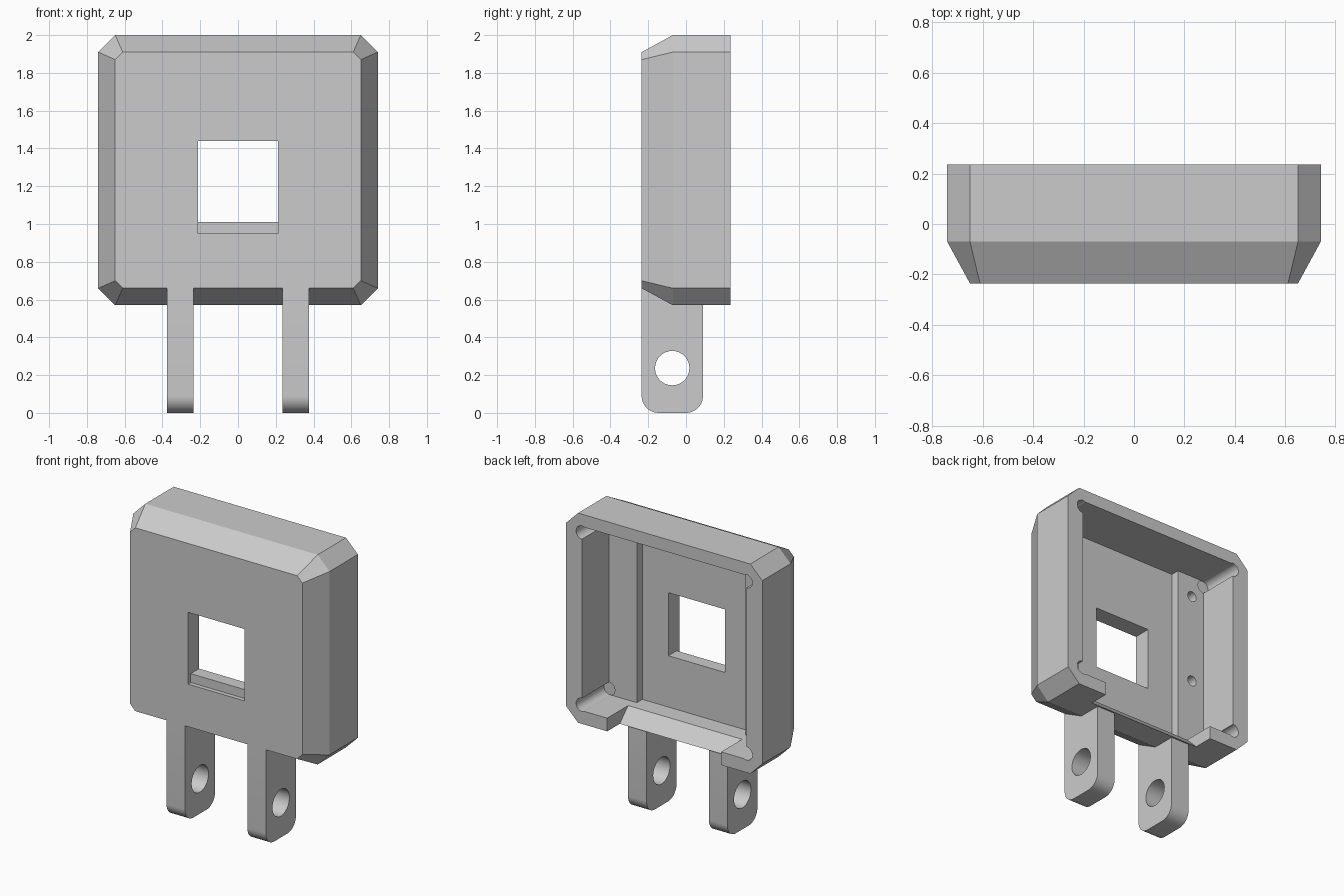
import bpy, bmesh
from math import sin, cos, pi, radians

cube = bpy.data.objects.get("Cube")
if cube:
    bpy.data.objects.remove(cube, do_unlink=True)

grey = bpy.data.materials.new("light_grey")
grey.use_nodes = True
COLOR = (0.6, 0.6, 0.6, 1)
grey.diffuse_color = COLOR
grey.node_tree.nodes["Principled BSDF"].inputs["Base Color"].default_value = COLOR


def loft(name, rings):
    """Skin a stack of equal point rings into a closed solid."""
    bm = bmesh.new()
    loops = [[bm.verts.new(p) for p in ring] for ring in rings]
    n = len(loops[0])
    for a, b in zip(loops, loops[1:]):
        for i in range(n):
            j = (i + 1) % n
            bm.faces.new((a[i], a[j], b[j], b[i]))
    bm.faces.new(loops[0])
    bm.faces.new(loops[-1])
    bmesh.ops.recalc_face_normals(bm, faces=bm.faces)
    mesh = bpy.data.meshes.new(name)
    bm.to_mesh(mesh)
    bm.free()
    mesh.materials.append(grey)
    obj = bpy.data.objects.new(name, mesh)
    bpy.context.collection.objects.link(obj)
    return obj


def prism(name, axis, profile, lo, hi):
    """Extrude a 2D profile along the x, y or z axis."""
    place = {"x": lambda p, t: (t, p[0], p[1]),
             "y": lambda p, t: (p[0], t, p[1]),
             "z": lambda p, t: (p[0], p[1], t)}[axis]
    return loft(name, [[place(p, t) for p in profile] for t in (lo, hi)])


def rect(a0, a1, b0, b1):
    return [(a0, b0), (a1, b0), (a1, b1), (a0, b1)]


def arc(cx, cy, r, start, end, steps):
    angles = [radians(start + (end - start) * i / steps) for i in range(steps + 1)]
    return [(cx + r * cos(a), cy + r * sin(a)) for a in angles]


def circle(cx, cy, r):
    return arc(cx, cy, r, 0, 360, 32)[:-1]


def octagon(y, w, h, c, zc=1.285):
    """Rectangle with cut corners, standing at depth y."""
    quarter = [(w, h - c), (w - c, h)]
    pts = quarter + [(-x, z) for x, z in reversed(quarter)]
    pts += [(-x, -z) for x, z in pts]
    return [(x, y, zc + z) for x, z in pts]


def combine(target, tool, operation):
    mod = target.modifiers.new(operation, "BOOLEAN")
    mod.operation = operation
    mod.solver = "EXACT"
    mod.object = tool
    bpy.context.view_layer.objects.active = target
    bpy.ops.object.modifier_apply(modifier=mod.name)
    bpy.data.objects.remove(tool, do_unlink=True)


# Housing with cut corners and a bevelled front
FRONT, BACK = -0.235, 0.235
housing = loft("housing", [octagon(BACK, 0.74, 0.715, 0.09),
                           octagon(-0.07, 0.74, 0.715, 0.09),
                           octagon(FRONT, 0.65, 0.625, 0.04)])

# Two hinge tabs with rounded lower corners
R = 0.09
tab_side = ([(0.09, 0.72), (FRONT, 0.72)]
            + arc(FRONT + R, R, R, 180, 270, 10) + arc(0.09 - R, R, R, 270, 360, 10))
for s in (-1, 1):
    tab = prism("hinge_tab", "x", tab_side, s * 0.235, s * 0.375)
    combine(housing, tab, "UNION")

# Rear cavity, stepped to leave a rail along each side
half = [(0.62, 0.5), (0.62, -0.055), (0.41, -0.055), (0.41, -0.115)]
cavity = half + [(-x, y) for x, y in reversed(half)]
cuts = [prism("cavity_cut", "z", cavity, 0.66, 1.915)]

# Sloped cable notch through the bottom wall
notch = [(0.5, 0.5), (0.17, 0.5), (-0.02, 0.69), (0.5, 0.69)]
cuts.append(prism("notch_cut", "x", notch, -0.43, 0.43))

# Square window with a shallow step at its lower edge
cuts.append(prism("window_cut", "y", rect(-0.213, 0.213, 1.01, 1.44), -0.4, 0))
cuts.append(prism("sill_cut", "y", rect(-0.213, 0.213, 0.95, 1.44), -0.4, -0.205))

# Screw holes at the corners
for x in (-0.62, 0.62):
    for z in (0.70, 1.875):
        cuts.append(prism("screw_cut", "y", circle(x, z, 0.045), -0.065, 0.4))

# Two small holes in one rail
for z in (1.155, 1.77):
    cuts.append(prism("rail_hole_cut", "y", circle(-0.525, z, 0.035), -0.17, 0.1))

# Hinge pin holes
cuts.append(prism("pin_cut", "x", circle(-0.073, 0.237, 0.091), -0.6, 0.6))

for cut in cuts:
    combine(housing, cut, "DIFFERENCE")

bpy.ops.object.select_all(action="DESELECT")
housing.select_set(True)
bpy.context.view_layer.objects.active = housing
bpy.ops.object.shade_smooth_by_angle(angle=radians(20))
